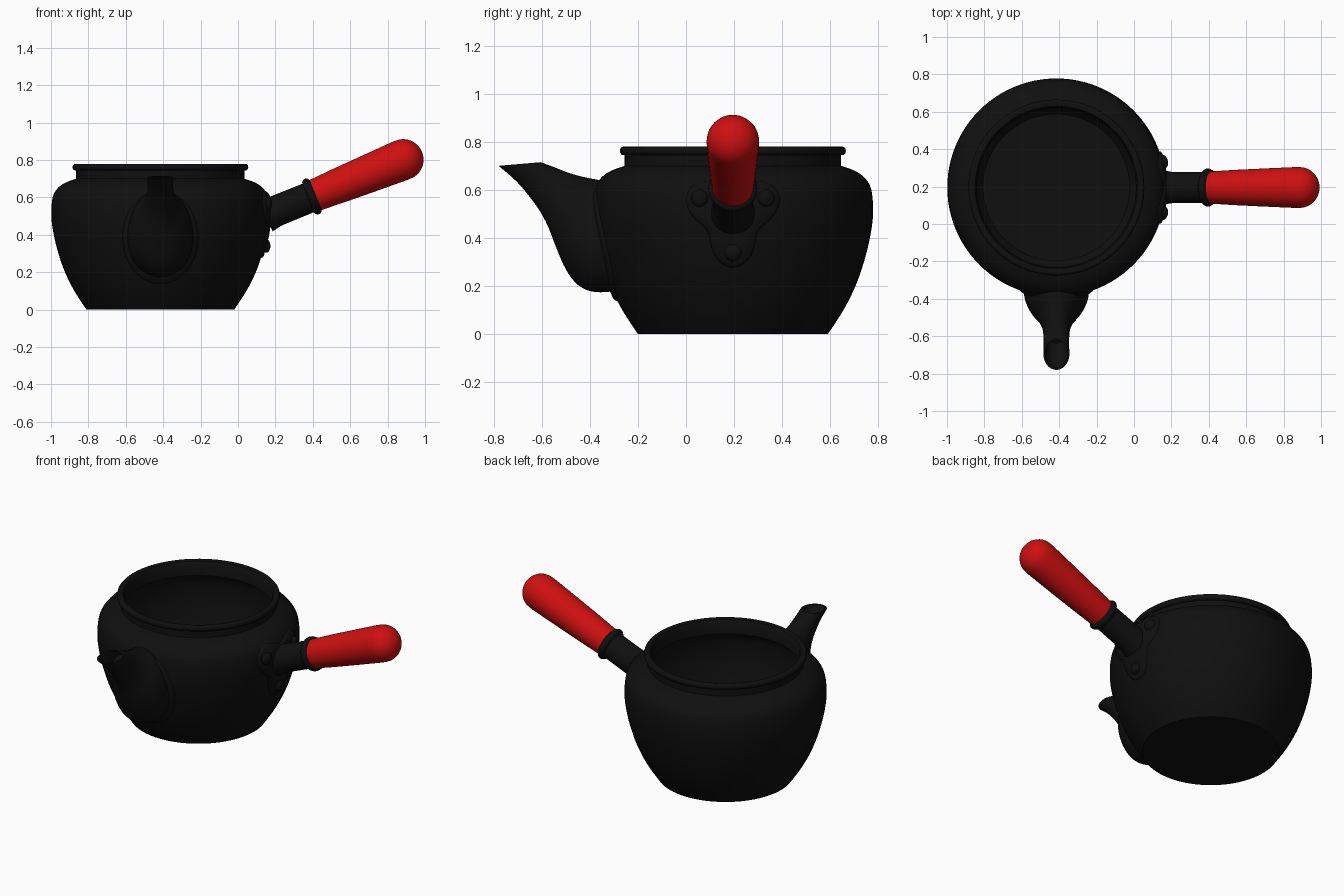
import bpy
import bmesh
import math
from mathutils import Vector, Matrix

cube = bpy.data.objects.get("Cube")
if cube:
    bpy.data.objects.remove(cube, do_unlink=True)


def material(name, color):
    m = bpy.data.materials.new(name)
    m.use_nodes = True
    m.diffuse_color = color
    bsdf = m.node_tree.nodes["Principled BSDF"]
    bsdf.inputs["Base Color"].default_value = color
    bsdf.inputs["Roughness"].default_value = 0.6
    return m


BLACK = material("black iron", (0.005, 0.005, 0.005, 1))
RED = material("red grip", (0.62, 0.005, 0.005, 1))
AXIS = Vector((-0.415, 0.195, 0))
TAU = math.tau


def curve_through(points, steps=5):
    """Smooth curve through tuples of any size."""
    pts = [points[0]] + list(points) + [points[-1]]
    out = []
    for p0, p1, p2, p3 in zip(pts, pts[1:], pts[2:], pts[3:]):
        for k in range(steps):
            t = k / steps
            out.append(tuple(
                b + t * (c - a) / 2 + t * t * (a - 2.5 * b + 2 * c - d / 2)
                + t ** 3 * (-a + 3 * b - 3 * c + d) / 2
                for a, b, c, d in zip(p0, p1, p2, p3)))
    return out + [tuple(points[-1])]


def loft(name, rings, mat, cap_start=False, cap_end=False):
    """Skin closed rings of equal size."""
    bm = bmesh.new()
    loops = [[bm.verts.new(p) for p in ring] for ring in rings]
    n = len(loops[0])
    for a, b in zip(loops, loops[1:]):
        for i in range(n):
            j = (i + 1) % n
            bm.faces.new((a[i], a[j], b[j], b[i]))
    if cap_start:
        bm.faces.new(loops[0][::-1])
    if cap_end:
        bm.faces.new(loops[-1])
    bmesh.ops.recalc_face_normals(bm, faces=bm.faces)
    mesh = bpy.data.meshes.new(name)
    bm.to_mesh(mesh)
    bm.free()
    mesh.materials.append(mat)
    ob = bpy.data.objects.new(name, mesh)
    bpy.context.collection.objects.link(ob)
    bpy.ops.object.select_all(action="DESELECT")
    ob.select_set(True)
    bpy.context.view_layer.objects.active = ob
    bpy.ops.object.shade_smooth_by_angle(angle=math.radians(40))
    return ob


def lathe(name, profile, mat, matrix, sides=48):
    """Turn (radius, height) pairs about the local z axis, capped at both ends."""
    rings = [[matrix @ Vector((r * math.cos(TAU * i / sides),
                               r * math.sin(TAU * i / sides), z))
              for i in range(sides)] for r, z in profile]
    return loft(name, rings, mat, True, True)


# Pot: outer belly, neck, rolled rim, then the inside wall down to the floor
belly = curve_through([(0.395, 0), (0.46, 0.1), (0.51, 0.2), (0.545, 0.3),
                       (0.57, 0.4), (0.583, 0.5), (0.576, 0.6), (0.548, 0.65),
                       (0.505, 0.68), (0.45, 0.7)])
rim = [(0.456 + 0.014 * math.cos(a), 0.762 + 0.018 * math.sin(a))
       for a in [math.radians(d) for d in range(-90, 91, 30)]]
inner = [(max(r - 0.025, 0.1), max(z - 0.012, 0.025)) for r, z in reversed(belly)]
pot = belly + [(0.45, 0.744)] + rim + [(0.435, 0.775), (0.428, 0.765)] + inner
lathe("pot_body", pot, BLACK, Matrix.Translation(AXIS), 96)


def pot_radius(z):
    for (r0, z0), (r1, z1) in zip(belly, belly[1:]):
        if z0 <= z <= z1:
            return r0 + (r1 - r0) * (z - z0) / (z1 - z0)
    return belly[-1][0]


def on_pot(u, z, azimuth, lift):
    """Point at sideways offset u and height z, facing azimuth, lifted off the wall."""
    r = pot_radius(z) + lift
    a = azimuth + math.asin(u / r)
    return AXIS + Vector((r * math.cos(a), r * math.sin(a), z))


def wall_plate(name, outline, azimuth, center_z, thickness):
    """Thin plate that follows the wall, with a softened edge."""
    rings = []
    for scale, lift in [(1.03, -0.01), (1, thickness * 0.7), (0.96, thickness),
                        (0.7, thickness), (0.4, thickness), (0.05, thickness)]:
        rings.append([on_pot(u * scale, center_z + v * scale, azimuth, lift)
                      for u, v in outline])
    return loft(name, rings, BLACK, cap_end=True)


# Spout: each section is outer y, z, inner y, z and half width
sections = curve_through([
    (-0.78, 0.70, -0.605, 0.715, 0.07),
    (-0.70, 0.63, -0.55, 0.695, 0.068),
    (-0.62, 0.53, -0.48, 0.668, 0.075),
    (-0.575, 0.45, -0.41, 0.65, 0.1),
    (-0.54, 0.36, -0.36, 0.64, 0.14),
    (-0.50, 0.27, -0.31, 0.62, 0.165),
    (-0.45, 0.205, -0.27, 0.60, 0.175),
    (-0.38, 0.175, -0.22, 0.58, 0.175),
    (-0.28, 0.18, -0.18, 0.57, 0.175)], 4)


def spout_ring(section, scale=1):
    yo, zo, yi, zi, w = section
    ring = []
    for i in range(40):
        c, s = math.cos(TAU * i / 40) * scale, math.sin(TAU * i / 40) * scale
        p = Vector((AXIS.x + w * s, (yo + yi) / 2 + c * (yi - yo) / 2,
                    (zo + zi) / 2 + c * (zi - zo) / 2))
        # Keep the root of the spout inside the thickness of the wall
        out = Vector((p.x - AXIS.x, p.y - AXIS.y, 0))
        low = pot_radius(p.z) - 0.012
        if p.z < 0.69 and out.length < low:
            p += out.normalized() * (low - out.length)
        ring.append(p)
    return ring


mouth = [spout_ring(sections[k], s) for k, s in [(6, 0.7), (3, 0.78), (0, 0.86)]]
loft("spout", mouth + [spout_ring(s) for s in sections], BLACK, cap_start=True)

# Flange where the spout meets the wall
oval = [(0.2 * math.cos(TAU * i / 64), 0.245 * math.sin(TAU * i / 64))
        for i in range(64)]
wall_plate("spout_flange", oval, -math.pi / 2, 0.385, 0.012)

# Three-lobed handle bracket with rivets
lobes = []
for i in range(72):
    a = TAU * i / 72
    rho = 0.165 + 0.045 * math.sin(3 * a)
    lobes.append((rho * math.cos(a), rho * math.sin(a)))
wall_plate("handle_bracket", lobes, 0, 0.49, 0.012)

dome = [(0.036 * math.cos(math.radians(d)), 0.022 * math.sin(math.radians(d)))
        for d in range(-30, 90, 17)]
for i, degrees in enumerate((30, 150, 270)):
    a = math.radians(degrees)
    spot = on_pot(0.16 * math.cos(a), 0.49 + 0.15 * math.sin(a), 0, 0.01)
    out = Vector((spot.x - AXIS.x, spot.y - AXIS.y, 0)).normalized()
    turn = out.to_track_quat("Z", "Y").to_matrix().to_4x4()
    lathe(f"bracket_rivet_{i + 1}", dome, BLACK, Matrix.Translation(spot) @ turn, 20)

# Handle: stem, collar and grip along one tilted axis
tilt = (Matrix.Translation((0.395, AXIS.y, 0.605))
        @ Matrix.Rotation(math.radians(68), 4, "Y"))
lathe("handle_stem", [(0.095, -0.265), (0.088, -0.235), (0.083, -0.2), (0.082, 0.0)],
      BLACK, tilt)
collar = [(0.08 + 0.022 * math.cos(math.radians(d)), 0.022 * math.sin(math.radians(d)))
          for d in range(-90, 91, 20)]
lathe("handle_collar", collar, BLACK, tilt)
grip = [(0.086, 0.015), (0.094, 0.15), (0.102, 0.33), (0.109, 0.5)]
grip += [(0.109 * math.cos(math.radians(d)), 0.53 + 0.105 * math.sin(math.radians(d)))
         for d in range(0, 90, 11)]
lathe("handle_grip", grip, RED, tilt)
